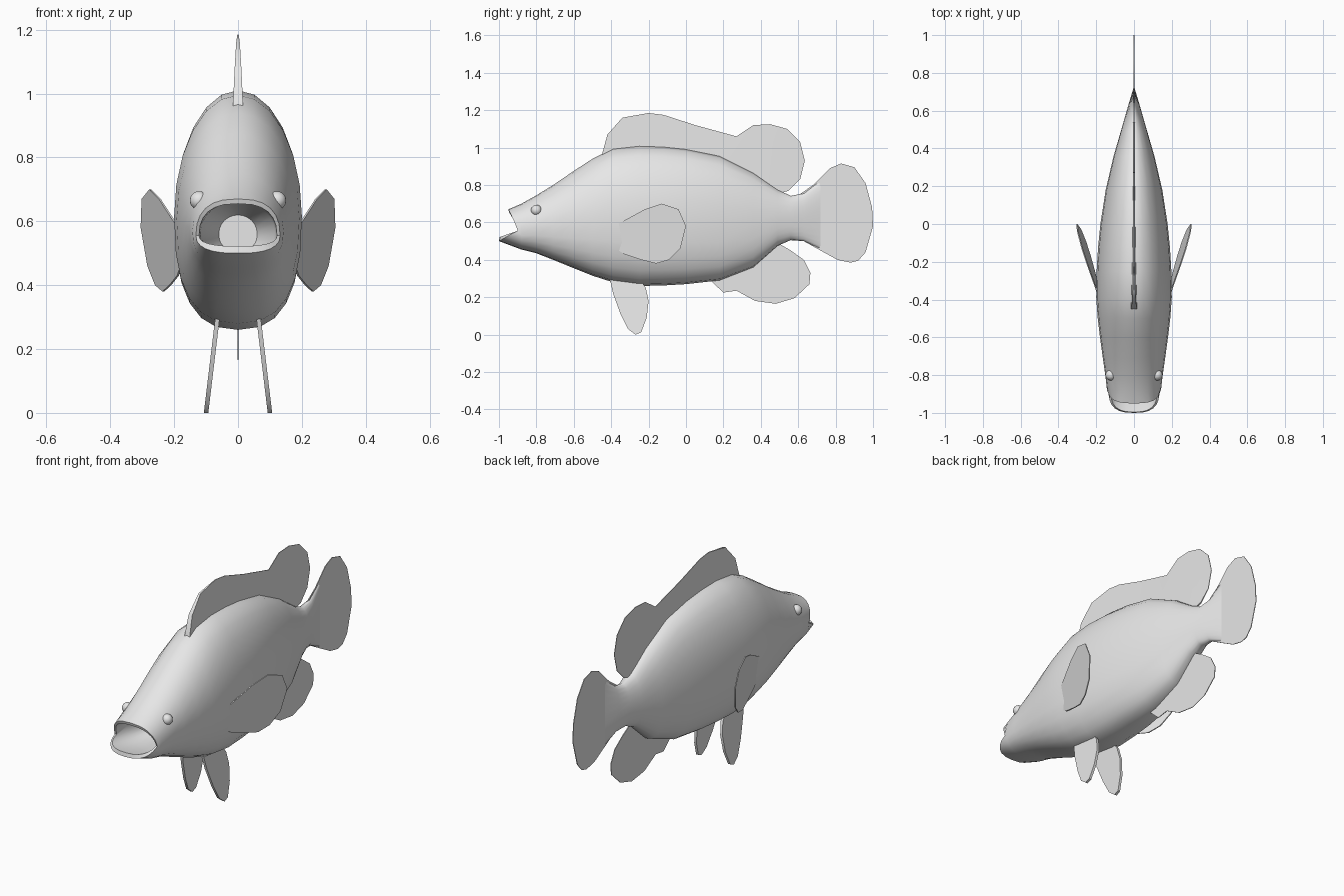
import bpy, bmesh, math

cube = bpy.data.objects.get("Cube")
if cube:
    bpy.data.objects.remove(cube, do_unlink=True)

grey = bpy.data.materials.new("light grey")
grey.use_nodes = True
grey.diffuse_color = (0.8, 0.8, 0.8, 1)
grey.node_tree.nodes["Principled BSDF"].inputs["Base Color"].default_value = (0.8, 0.8, 0.8, 1)


def finish(name, bm, angle=40):
    """Turn a bmesh into a grey, smooth-shaded object with sharp creases kept."""
    bmesh.ops.recalc_face_normals(bm, faces=bm.faces[:])
    mesh = bpy.data.meshes.new(name)
    bm.to_mesh(mesh)
    bm.free()
    mesh.materials.append(grey)
    mesh.shade_smooth()
    mesh.set_sharp_from_angle(angle=math.radians(angle))
    obj = bpy.data.objects.new(name, mesh)
    bpy.context.collection.objects.link(obj)
    return obj


# ---- Body: cross-sections joined from lips to tail root ----
SIDES = 24


def spow(v, e):
    return math.copysign(abs(v) ** e, v)


def section(y, bottom, top, width, mid=None):
    """Oval ring, rounder above and fuller below."""
    mid = bottom + 0.47 * (top - bottom) if mid is None else mid
    ring = []
    for i in range(SIDES):
        a = 2 * math.pi * i / SIDES
        c, s = math.cos(a), math.sin(a)
        e = 0.78 if s < -1e-6 else 1.0
        h = top - mid if s > 0 else mid - bottom
        ring.append((width * spow(c, e), y, mid + h * spow(s, e)))
    return ring


def lip(bottom, top, width, back):
    """Mouth rim: corners set back, lower jaw jutting past the upper one."""
    mid = 0.555
    ring = []
    for i in range(SIDES):
        a = 2 * math.pi * i / SIDES
        c, s = math.cos(a), math.sin(a)
        reach = 0.05 * s if s > 0 else 0.10 * abs(s) ** 0.8
        h = top - mid if s > 0 else mid - bottom
        ring.append((width * spow(c, 0.75), back - reach, mid + h * spow(s, 0.85)))
    return ring


# y, bottom, top, half width
stations = [
    (-0.88, 0.455, 0.70, 0.143), (-0.80, 0.435, 0.745, 0.152),
    (-0.71, 0.40, 0.80, 0.165), (-0.60, 0.355, 0.875, 0.18),
    (-0.50, 0.315, 0.94, 0.192), (-0.39, 0.28, 0.995, 0.20),
    (-0.25, 0.26, 1.01, 0.198), (-0.12, 0.263, 1.005, 0.19),
    (0.0, 0.27, 0.992, 0.178), (0.18, 0.29, 0.955, 0.15),
    (0.36, 0.36, 0.865, 0.108), (0.49, 0.475, 0.775, 0.07),
    (0.56, 0.505, 0.742, 0.05), (0.63, 0.50, 0.755, 0.03),
    (0.72, 0.455, 0.825, 0.003),
]
rings = [
    section(-0.70, 0.51, 0.62, 0.06),            # throat
    section(-0.82, 0.49, 0.66, 0.115),           # mouth cavity
    lip(0.522, 0.655, 0.122, -0.896),            # inner lip
    lip(0.50, 0.67, 0.132, -0.90),               # outer lip
] + [section(*s) for s in stations]

bm = bmesh.new()
loops = [[bm.verts.new(p) for p in ring] for ring in rings]
for a, b in zip(loops, loops[1:]):
    for i in range(SIDES):
        j = (i + 1) % SIDES
        bm.faces.new((a[i], a[j], b[j], b[i]))
bm.faces.new(loops[0])
bm.faces.new(loops[-1])
finish("body", bm, 50)


# ---- Fins: side outlines given a position and thickness rule ----
def fin(name, outline, x_at, half_at):
    bm = bmesh.new()
    sheets = []
    for s in (1, -1):
        sheets.append([bm.verts.new((x_at(y, z) + s * half_at(y, z), y, z)) for y, z in outline])
        bm.faces.new(sheets[-1])
    a, b = sheets
    for i in range(len(a)):
        j = (i + 1) % len(a)
        bm.faces.new((a[i], a[j], b[j], b[i]))
    bmesh.ops.triangulate(bm, faces=[f for f in bm.faces if len(f.verts) > 4])
    return finish(name, bm)


dorsal = [(-0.45, 0.96), (-0.42, 1.07), (-0.34, 1.16), (-0.20, 1.185), (-0.12, 1.175),
          (0.05, 1.12), (0.27, 1.06), (0.36, 1.12), (0.45, 1.125), (0.54, 1.10),
          (0.61, 1.03), (0.635, 0.93), (0.61, 0.83), (0.55, 0.77), (0.50, 0.755),
          (0.44, 0.74), (0.20, 0.88), (-0.10, 0.95), (-0.38, 0.94)]
fin("dorsal_fin", dorsal, lambda y, z: 0,
    lambda y, z: max(0.0015, 0.002 + 0.04 * (1.185 - z) - 0.02 * (y + 0.2)))

tail = [(0.54, 0.73), (0.60, 0.745), (0.68, 0.80), (0.77, 0.89), (0.83, 0.915),
        (0.90, 0.895), (0.96, 0.81), (0.995, 0.68), (1.0, 0.58), (0.96, 0.44),
        (0.92, 0.395), (0.88, 0.385), (0.81, 0.40), (0.71, 0.455), (0.62, 0.505), (0.54, 0.52)]
fin("tail_fin", tail, lambda y, z: 0, lambda y, z: 0.002)

anal = [(0.13, 0.29), (0.20, 0.225), (0.27, 0.235), (0.37, 0.18), (0.48, 0.165),
        (0.58, 0.195), (0.66, 0.27), (0.665, 0.33), (0.63, 0.40), (0.56, 0.45),
        (0.50, 0.485), (0.45, 0.50), (0.30, 0.38)]
fin("anal_fin", anal, lambda y, z: 0, lambda y, z: 0.002)

pectoral = [(-0.36, 0.595), (-0.33, 0.61), (-0.22, 0.67), (-0.13, 0.70), (-0.04, 0.67),
            (0.0, 0.58), (-0.03, 0.46), (-0.09, 0.40), (-0.16, 0.38), (-0.24, 0.40),
            (-0.33, 0.43), (-0.36, 0.45)]
pelvic = [(-0.41, 0.31), (-0.39, 0.22), (-0.35, 0.11), (-0.31, 0.03), (-0.27, 0.0),
          (-0.24, 0.012), (-0.21, 0.09), (-0.20, 0.18), (-0.215, 0.25), (-0.25, 0.30)]

# ---- Paired parts ----
for side, s in (("left", 1), ("right", -1)):
    fin(side + "_pectoral_fin", pectoral,
        lambda y, z: s * (0.20 + 0.3 * (y + 0.33) + 0.1 * (z - 0.55)), lambda y, z: 0.003)
    fin(side + "_pelvic_fin", pelvic,
        lambda y, z: s * (0.10 - 0.12 * z), lambda y, z: 0.007)
    bm = bmesh.new()
    bmesh.ops.create_uvsphere(bm, u_segments=16, v_segments=10, radius=0.029)
    eye = finish(side + "_eye", bm)
    eye.location = (s * 0.122, -0.80, 0.665)
